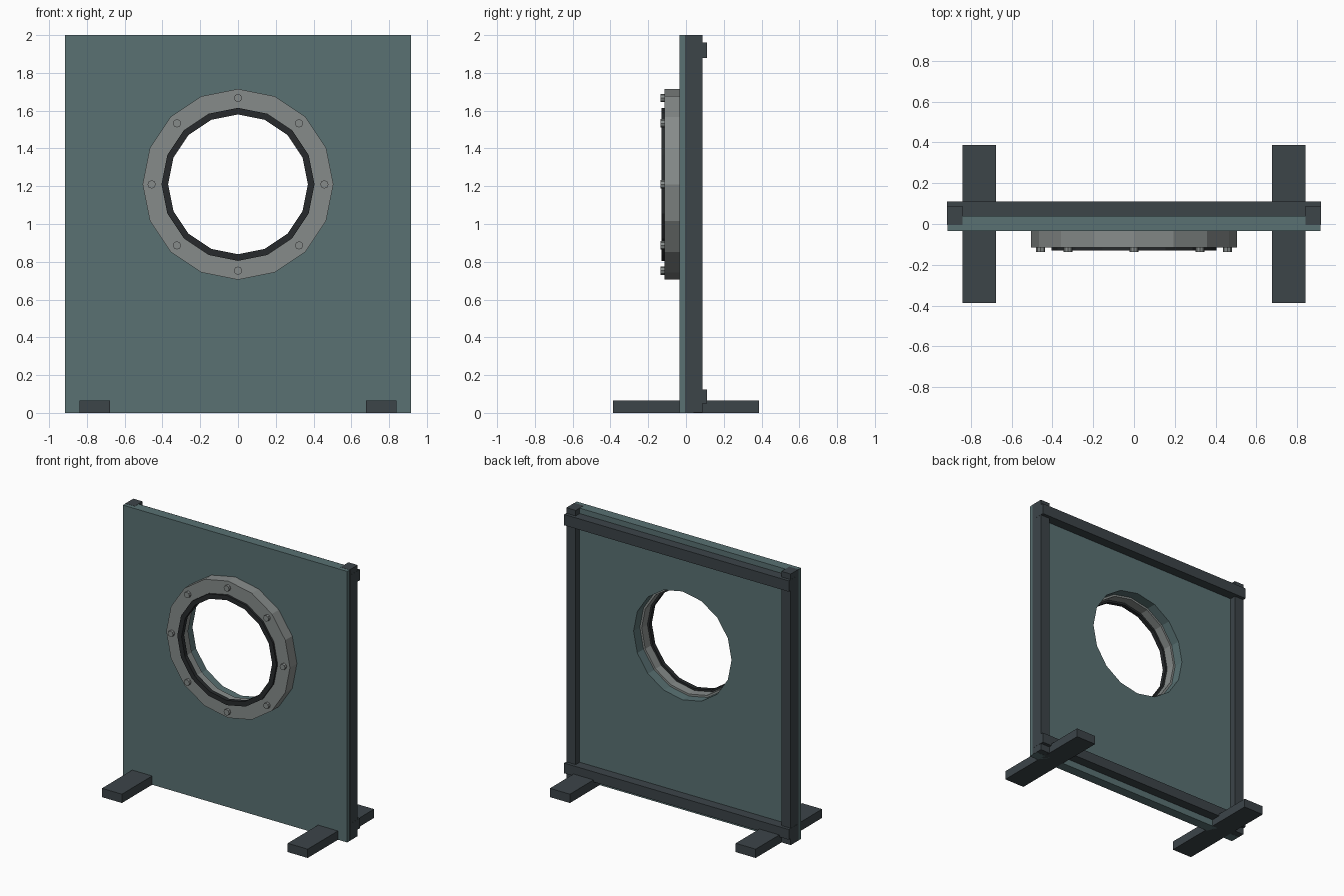
import bpy, bmesh
from math import sin, cos, pi
from mathutils import Matrix

if "Cube" in bpy.data.objects:
    bpy.data.objects.remove(bpy.data.objects["Cube"])

CZ, SIDES = 1.21, 16


def material(name, rgb):
    m = bpy.data.materials.new(name)
    m.diffuse_color = (*rgb, 1)
    m.use_nodes = True
    m.node_tree.nodes["Principled BSDF"].inputs["Base Color"].default_value = m.diffuse_color
    return m


teal = material("teal_paint", (0.10, 0.165, 0.17))
dark = material("dark_steel", (0.045, 0.058, 0.066))
rubber = material("black_rubber", (0.02, 0.023, 0.025))
metal = material("grey_metal", (0.24, 0.26, 0.255))


def finish(name, bm, mat):
    bmesh.ops.recalc_face_normals(bm, faces=bm.faces)
    me = bpy.data.meshes.new(name)
    bm.to_mesh(me)
    bm.free()
    ob = bpy.data.objects.new(name, me)
    bpy.context.collection.objects.link(ob)
    if mat:
        me.materials.append(mat)
    return ob


def box(name, x, y, z, mat):
    bm = bmesh.new()
    bmesh.ops.create_cube(bm, size=1)
    for v in bm.verts:
        v.co = [(a + b) / 2 + c * (b - a) for (a, b), c in zip((x, y, z), v.co)]
    return finish(name, bm, mat)


def ring(name, r_in, r_out, y0, y1, mat):
    # rectangular section swept around the porthole axis
    bm = bmesh.new()
    section = [(r_in, y0), (r_out, y0), (r_out, y1), (r_in, y1)]
    loops = []
    for i in range(SIDES):
        a = 2 * pi * i / SIDES
        loops.append([bm.verts.new((r * cos(a), y, CZ + r * sin(a))) for r, y in section])
    for i in range(SIDES):
        p, q = loops[i], loops[(i + 1) % SIDES]
        for j in range(4):
            k = (j + 1) % 4
            bm.faces.new((p[j], p[k], q[k], q[j]))
    return finish(name, bm, mat)


# wall panel with the round opening cut through it
panel = box("wall_panel", (-0.915, 0.915), (-0.034, 0.04), (0, 2), teal)
bm = bmesh.new()
bmesh.ops.create_cone(bm, cap_ends=True, segments=SIDES, radius1=0.4, radius2=0.4, depth=1,
                      matrix=Matrix.Translation((0, 0, CZ)) @ Matrix.Rotation(pi / 2, 4, 'X'))
cutter = finish("opening_cutter", bm, None)
cutter.hide_render = True
mod = panel.modifiers.new("opening", 'BOOLEAN')
mod.operation, mod.solver, mod.object = 'DIFFERENCE', 'EXACT', cutter
bpy.context.view_layer.objects.active = panel
bpy.ops.object.modifier_apply(modifier="opening")
bpy.data.objects.remove(cutter)

# porthole flange and inner gasket
ring("porthole_flange", 0.385, 0.505, -0.115, -0.033, metal)
ring("porthole_gasket", 0.37, 0.405, -0.13, -0.1, rubber)

# bolts around the flange
for i in range(8):
    a = i * pi / 4
    bm = bmesh.new()
    bmesh.ops.create_cone(bm, cap_ends=True, segments=8, radius1=0.022, radius2=0.022, depth=0.03,
                          matrix=Matrix.Translation((0.457 * cos(a), -0.121, CZ + 0.457 * sin(a)))
                          @ Matrix.Rotation(pi / 2, 4, 'X'))
    finish(f"flange_bolt_{i + 1}", bm, metal)

# rear frame rails
for name, z in (("bottom_rail", (0.05, 0.125)), ("top_rail", (1.88, 1.96))):
    box(name, (-0.917, 0.917), (0.016, 0.111), z, dark)

# rear posts and feet on both sides
for side, s in (("left", -1), ("right", 1)):
    box(side + "_post", sorted((s * 0.84, s * 0.916)), (-0.005, 0.087), (0.001, 2.001), dark)
    box(side + "_foot", sorted((s * 0.677, s * 0.84)), (-0.387, 0.387), (0, 0.065), dark)
